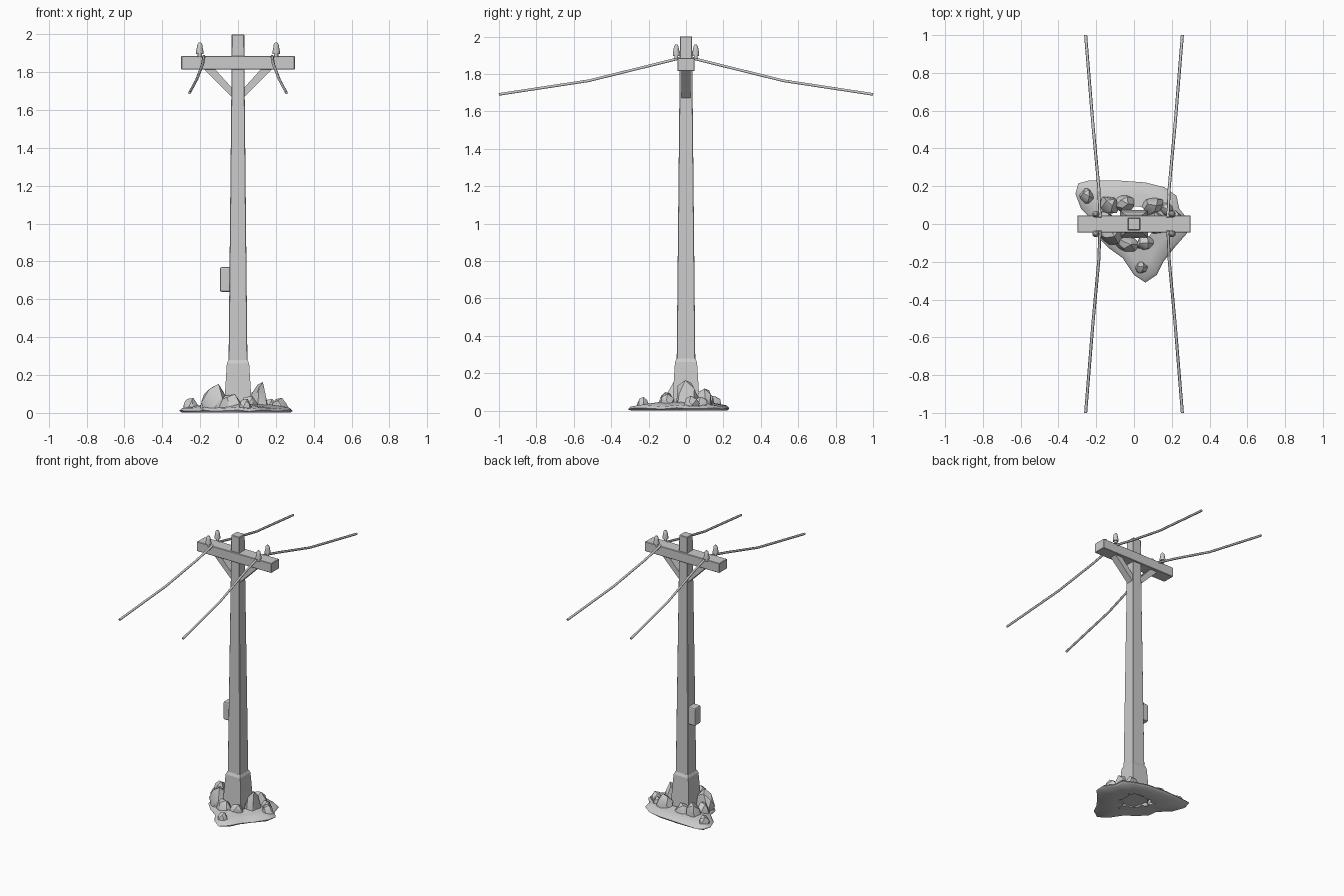
import bpy, bmesh, math, random
from mathutils import Vector

if "Cube" in bpy.data.objects:
    bpy.data.objects.remove(bpy.data.objects["Cube"])

random.seed(4)


def make(name, bm, smooth=None):
    bmesh.ops.recalc_face_normals(bm, faces=bm.faces)
    me = bpy.data.meshes.new(name)
    bm.to_mesh(me)
    bm.free()
    ob = bpy.data.objects.new(name, me)
    bpy.context.collection.objects.link(ob)
    if smooth:
        bpy.ops.object.select_all(action='DESELECT')
        ob.select_set(True)
        bpy.context.view_layer.objects.active = ob
        bpy.ops.object.shade_smooth_by_angle(angle=math.radians(smooth))
    return ob


def bevel(ob, width, segments=1):
    m = ob.modifiers.new("edge", 'BEVEL')
    m.width, m.segments = width, segments
    return ob


def loft(name, rings, cap=True, smooth=None):
    """Skin a list of equal-length closed point rings."""
    bm = bmesh.new()
    loops = [[bm.verts.new(p) for p in r] for r in rings]
    n = len(loops[0])
    for a, b in zip(loops, loops[1:]):
        for i in range(n):
            bm.faces.new((a[i], a[(i + 1) % n], b[(i + 1) % n], b[i]))
    if cap:
        bm.faces.new(loops[0])
        bm.faces.new(loops[-1])
    return make(name, bm, smooth)


def square(h, z):
    return [(-h, -h, z), (h, -h, z), (h, h, z), (-h, h, z)]


def circle(cx, cy, r, z, n=10):
    return [(cx + r * math.cos(math.tau * i / n), cy + r * math.sin(math.tau * i / n), z)
            for i in range(n)]


def box(name, lo, hi):
    (x0, y0, z0), (x1, y1, z1) = lo, hi
    return loft(name, [[(x0, y0, z), (x1, y0, z), (x1, y1, z), (x0, y1, z)] for z in (z0, z1)])


def tube(name, pts, r, n=6):
    pts = [Vector(p) for p in pts]
    rings = []
    for i, p in enumerate(pts):
        d = (pts[min(i + 1, len(pts) - 1)] - pts[max(i - 1, 0)]).normalized()
        u = d.cross(Vector((0, 0, 1))).normalized()
        v = u.cross(d)
        rings.append([p + r * (u * math.cos(math.tau * k / n) + v * math.sin(math.tau * k / n))
                      for k in range(n)])
    return loft(name, rings, smooth=70)


# Tapered pole and footing
bevel(loft("pole", [square(0.05, 0.25), square(0.034, 1.82), square(0.033, 2.0)]), 0.003)
loft("footing", [square(0.074, 0.02), square(0.059, 0.26), square(0.05, 0.28)])

# Crossarm and meter box
bevel(box("crossarm", (-0.3, -0.045, 1.815), (0.3, 0.045, 1.885)), 0.003)
bevel(box("meter_box", (-0.096, -0.034, 0.64), (-0.035, 0.034, 0.77)), 0.009, 2)

# Braces, insulators and wires
for sx in (-1, 1):
    profile = [(0.03, 1.665), (0.185, 1.82), (0.125, 1.82), (0.03, 1.715)]
    loft("brace", [[(sx * x, y, z) for x, z in profile] for y in (-0.025, 0.025)])
    for sy in (-1, 1):
        lathe = [(0.011, 1.88), (0.011, 1.896), (0.019, 1.897), (0.019, 1.912),
                 (0.015, 1.932), (0.013, 1.947), (0.006, 1.957)]
        loft("insulator", [circle(sx * 0.202, sy * 0.052, r, z) for r, z in lathe], smooth=40)
        wire = [(0.18, 0.035, 1.884), (0.187, 0.2, 1.843), (0.217, 0.52, 1.764), (0.256, 1.0, 1.691)]
        tube("wire", [(sx * x, sy * y, z) for x, y, z in wire], 0.008)

# Irregular earth patch, open underneath
outline = [(-0.31, 0.16), (-0.295, 0.215), (-0.24, 0.23), (-0.08, 0.23), (0.06, 0.22), (0.16, 0.195),
           (0.225, 0.15), (0.24, 0.08), (0.29, 0.02), (0.28, -0.05), (0.21, -0.13), (0.155, -0.2),
           (0.12, -0.27), (0.06, -0.31), (0.0, -0.27), (-0.06, -0.18), (-0.13, -0.13),
           (-0.19, -0.07), (-0.2, 0.0), (-0.28, 0.08)]


def patch_ring(s, z, wave):
    return [(x * s, y * s, z + wave * math.sin(2.3 * i)) for i, (x, y) in enumerate(outline)]


loft("earth_patch", [patch_ring(0.42, 0.008, 0), patch_ring(0.96, 0.002, 0), patch_ring(1.0, 0.012, 0.004),
                     patch_ring(0.95, 0.026, 0.004), patch_ring(0.7, 0.036, 0.005),
                     patch_ring(0.42, 0.048, 0.003)], cap=False, smooth=50)


# Faceted rocks: convex hulls of jittered points on an ellipsoid
def rock(x, y, top, rx, ry, turn=0.0):
    bm = bmesh.new()
    n = 20
    for i in range(n):
        t = 1 - 2 * (i + 0.5) / n
        a = i * 2.39996 + random.uniform(-0.4, 0.4)
        q = math.sqrt(1 - t * t)
        k = random.uniform(0.88, 1.08)
        px, py = rx * k * q * math.cos(a), ry * k * q * math.sin(a)
        pz = 0.02 + (top - 0.02) * t * 1.04
        bm.verts.new((x + px * math.cos(turn) - py * math.sin(turn),
                      y + px * math.sin(turn) + py * math.cos(turn), max(pz, 0.012)))
    res = bmesh.ops.convex_hull(bm, input=bm.verts)
    bmesh.ops.delete(bm, geom=[v for v in bm.verts if not v.link_faces], context='VERTS')
    make("rock", bm, 28)


for spec in [(-0.12, -0.05, 0.155, 0.085, 0.06, -0.6), (-0.04, -0.105, 0.10, 0.08, 0.045, -0.2),
             (0.06, -0.10, 0.09, 0.055, 0.045, 0.4), (0.115, 0.0, 0.165, 0.055, 0.065),
             (0.04, -0.23, 0.075, 0.04, 0.033), (0.22, 0.03, 0.08, 0.045, 0.045),
             (0.10, 0.095, 0.12, 0.06, 0.05, 0.3), (-0.05, 0.11, 0.10, 0.06, 0.045),
             (-0.13, 0.10, 0.12, 0.055, 0.055), (-0.25, 0.15, 0.08, 0.042, 0.045),
             (-0.15, 0.02, 0.10, 0.05, 0.05), (0.17, 0.08, 0.075, 0.04, 0.04)]:
    rock(*spec)
